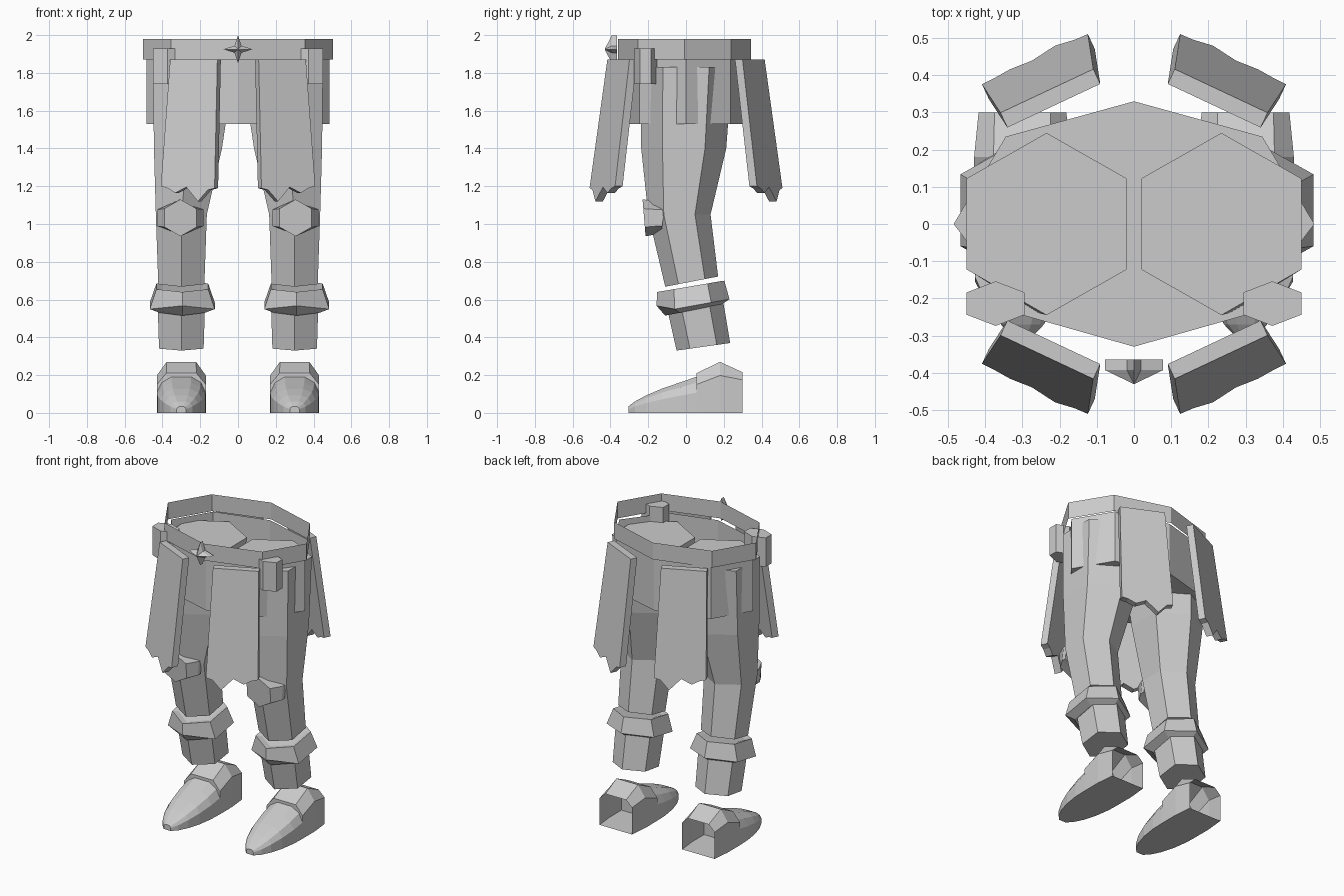
import bpy, bmesh, math
from mathutils import Vector

if "Cube" in bpy.data.objects:
    bpy.data.objects.remove(bpy.data.objects["Cube"])

grey = bpy.data.materials.new("plain_grey")
grey.diffuse_color = (0.6, 0.6, 0.6, 1)
grey.use_nodes = True
grey.node_tree.nodes["Principled BSDF"].inputs["Base Color"].default_value = grey.diffuse_color


def loft(name, rings, cap_start=True, cap_end=True):
    """Skin a list of matching closed rings into one mesh object."""
    bm = bmesh.new()
    rows = [[bm.verts.new(p) for p in r] for r in rings]
    n = len(rows[0])
    for a, b in zip(rows, rows[1:]):
        for i in range(n):
            j = (i + 1) % n
            bm.faces.new((a[i], a[j], b[j], b[i]))
    if cap_start:
        bm.faces.new(rows[0][::-1])
    if cap_end:
        bm.faces.new(rows[-1])
    bmesh.ops.recalc_face_normals(bm, faces=bm.faces)
    me = bpy.data.meshes.new(name)
    bm.to_mesh(me)
    bm.free()
    me.materials.append(grey)
    ob = bpy.data.objects.new(name, me)
    bpy.context.collection.objects.link(ob)
    return ob


def hexagon(cx, cy, z, hx, ry, tilt=0.0):
    """Hexagon with points at front and back; tilt raises the back."""
    pts = [(0, -1), (1, -.5), (1, .5), (0, 1), (-1, .5), (-1, -.5)]
    return [(cx + hx * u, cy + ry * v, z + tilt * v) for u, v in pts]


def octagon(z, ys, front, back, side):
    fx, fy = front
    bx, by = back
    return [(0, -ys, z), (fx, -fy, z), (side, 0, z), (bx, by, z),
            (0, ys, z), (-bx, by, z), (-side, 0, z), (-fx, -fy, z)]


# Pelvis: open-topped tub, and a thin belt around it
loft("pelvis", [octagon(z, .33, (.30, .245), (.345, .235), .485)
                for z in (1.53, 1.87)], cap_end=False)
loft("belt", [[(x, y - .008, z) for x, y, z in
               octagon(z, .352, (.355, .245), (.355, .245), .503)]
              for z in (1.87, 1.98)], False, False)

# Star buckle
star = []
for i in range(8):
    a = i * math.pi / 4
    r = (.078 if i % 4 == 0 else .073) if i % 2 == 0 else .026
    star.append((r * math.cos(a), r * math.sin(a)))
loft("star_buckle", [[(x * k, y, 1.925 + z * k) for x, z in star]
                     for y, k in ((-.365, 1), (-.393, 1), (-.43, .02))])

# Skirt panel bottom edge: position across (inner to outer), height
hem = [(-1, 1.19), (-.75, 1.18), (-.4, 1.12), (.05, 1.195),
       (.45, 1.165), (.75, 1.19), (1, 1.2)]


def skirt_panel(name, sx, sy):
    t, n = Vector((.905, .425, 0)), Vector((.425, -.905, 0))
    layers = []
    for off in (.022, -.022):
        ring = []
        for u, z in [(1, 1.87), (-1, 1.87)] + hem:
            k = (1.87 - z) / .69
            c = Vector((.225, -.338, z)).lerp(Vector((.258, -.425, z)), k)
            p = c + t * u * (.138 + .02 * k) + n * off
            ring.append((p.x * sx, p.y * sy, z))
        layers.append(ring)
    loft(name, layers)


for sx, side in ((-1, "left"), (1, "right")):
    cx = sx * .30
    skirt_panel(side + "_front_skirt_panel", sx, 1)
    skirt_panel(side + "_back_skirt_panel", sx, -1)

    # Belt pouch
    loft(side + "_pouch", [hexagon(sx * .372, -.214, z, .078, .06) for z in (1.74, 1.93)])

    # Thigh and calf in one bent tube
    loft(side + "_leg", [
        hexagon(cx, .03, .695, .122, .14, .027),
        hexagon(cx, -.035, 1.05, .135, .165, 0),
        hexagon(sx * .265, -.012, 1.40, .18, .225),
        hexagon(sx * .235, 0, 1.83, .215, .245)])

    # Knee guard: tapered hexagonal boss
    rings = []
    for y, hw, top, bot, lean in ((-.12, .122, 1.12, .945, .012), (-.15, .122, 1.12, .945, .012),
                                  (-.222, .085, 1.13, .935, -.008)):
        m, h = (top + bot) / 2, (top - bot) / 2
        rings.append([(sx * .305 + hw * math.sin(a) / .866, y + lean * math.cos(a),
                       m + h * math.cos(a)) for a in [i * math.pi / 3 for i in range(6)]])
    loft(side + "_knee_guard", rings)

    # Flared cuff and shin below it
    kx = sx * .303 + .008
    cuff = [hexagon(kx, .03, .665, .11, .14, .03),
            hexagon(kx, .025, .67, .137, .178, .03),
            hexagon(kx, .037, .567, .172, .193, .035),
            hexagon(kx, .04, .545, .12, .15, .03)]
    x, y, z = cuff[2][0]
    cuff[2][0] = (x, y, z + .035)
    loft(side + "_cuff", cuff)
    loft(side + "_shin", [hexagon(cx, .092, .35, .118, .142, .02),
                          hexagon(cx, .035, .64, .127, .15, .02)])

    # Shoe toe: domed sections running forward
    toe = []
    for y, hw, h in ((.055, .13, .195), (-.03, .127, .165), (-.13, .112, .13),
                     (-.21, .088, .095), (-.27, .058, .062), (-.305, .025, .035)):
        toe.append([(cx + hw * u, y, h * v) for u, v in
                    ((-1, 0), (1, 0), (1, .55), (.8, .82), (.4, .98),
                     (-.4, .98), (-.8, .82), (-1, .55))])
    loft(side + "_shoe_toe", toe)

    # Shoe heel: peaked block, open at the back
    heel = []
    for y, hw, tw, shoulder, top in ((.055, .13, .08, .15, .21), (.18, .13, .078, .198, .27),
                                     (.30, .118, .075, .175, .215)):
        heel.append([(cx - hw, y, 0), (cx + hw, y, 0), (cx + hw, y, shoulder),
                     (cx + tw, y, top), (cx - tw, y, top), (cx - hw, y, shoulder)])
    loft(side + "_shoe_heel", heel, cap_end=False)
